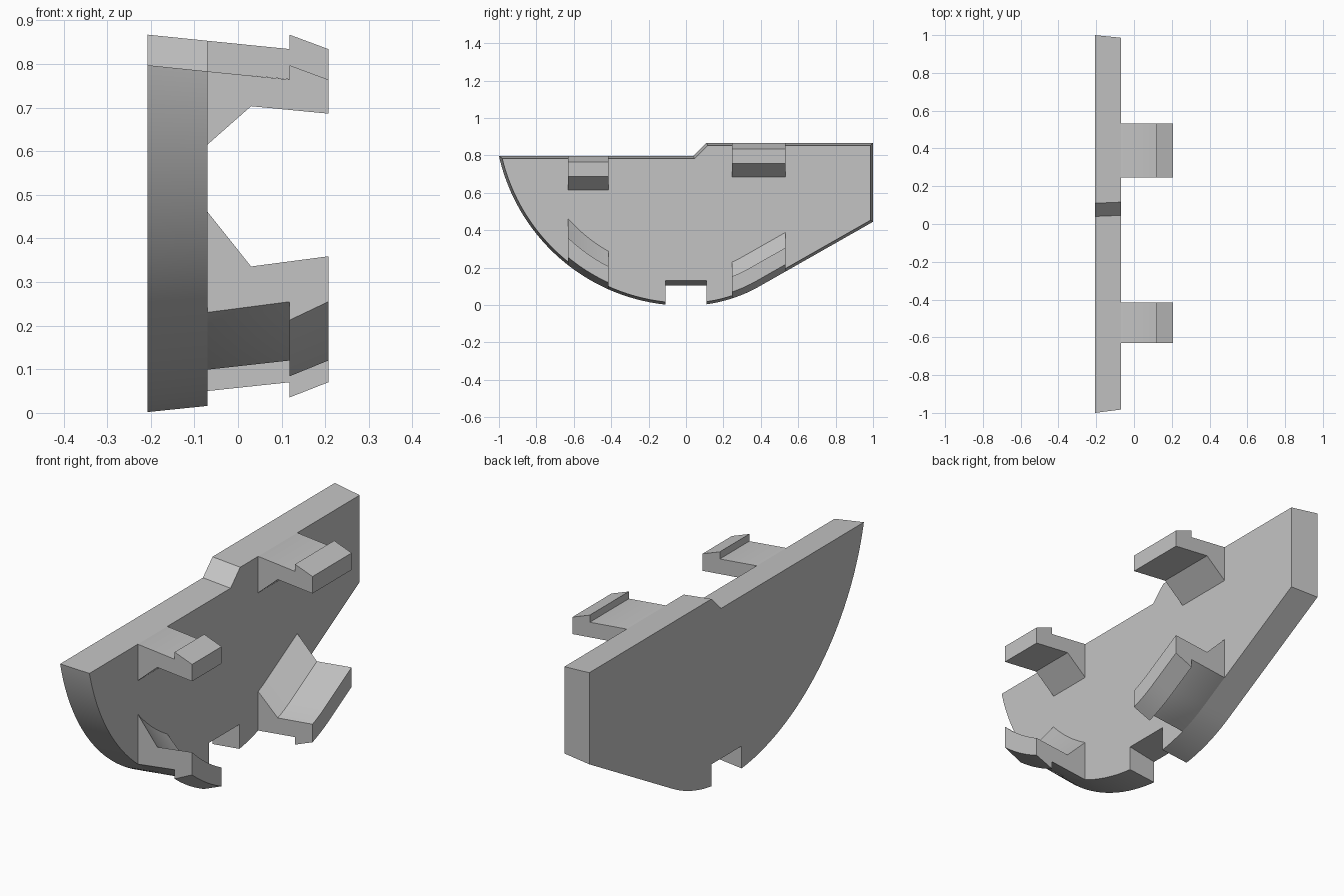
import bpy, bmesh
from math import sqrt, sin, cos, tan, radians

cube = bpy.data.objects.get("Cube")
if cube:
    bpy.data.objects.remove(cube)

grey = bpy.data.materials.new("matte grey")
grey.use_nodes = True
colour = (0.55, 0.55, 0.55, 1)
grey.diffuse_color = colour
grey.node_tree.nodes["Principled BSDF"].inputs["Base Color"].default_value = colour

# Outline measures: a wide front arc, a tighter rear arc and a rising straight
BASE = -0.004
R_FRONT, R_REAR = 1.0247, 0.795
SLOPE = radians(29.6)
LOW_TOP, HIGH_TOP = 0.797, 0.867
X_OUT, X_IN, DRAFT = -0.207, -0.07, 0.014
NOTCH = 0.11


def bottom(y, d):
    """Height of the lower outline, moved inward by d."""
    if y < 0:
        return BASE + R_FRONT - sqrt((R_FRONT - d) ** 2 - y * y)
    r = R_REAR - d
    y_t = r * sin(SLOPE)
    if y <= y_t:
        return BASE + R_REAR - sqrt(r * r - y * y)
    return BASE + R_REAR - r * cos(SLOPE) + (y - y_t) * tan(SLOPE)


def top(y, d):
    return (LOW_TOP if y < 0 else HIGH_TOP) - d


def finish(name, bm):
    bmesh.ops.recalc_face_normals(bm, faces=bm.faces)
    mesh = bpy.data.meshes.new(name)
    bm.to_mesh(mesh)
    bm.free()
    mesh.materials.append(grey)
    obj = bpy.data.objects.new(name, mesh)
    bpy.context.collection.objects.link(obj)
    bpy.ops.object.select_all(action='DESELECT')
    obj.select_set(True)
    bpy.context.view_layer.objects.active = obj
    bpy.ops.object.shade_smooth_by_angle(angle=radians(25))
    return obj


def loft(name, rings):
    """Bridge closed rings of points and cap both ends."""
    bm = bmesh.new()
    rows = [[bm.verts.new(p) for p in ring] for ring in rings]
    for a, b in zip(rows, rows[1:]):
        for i in range(len(a)):
            j = (i + 1) % len(a)
            bm.faces.new((a[i], a[j], b[j], b[i]))
    bm.faces.new(rows[0])
    bm.faces.new(rows[-1])
    return finish(name, bm)


def plate_ring(x, d, notch_z):
    """Plate outline at one depth, moved inward by d."""
    pts = [(-NOTCH, notch_z), (NOTCH, notch_z)]
    y_t = (R_REAR - d) * sin(SLOPE)
    for i in range(13):
        y = NOTCH + (y_t - NOTCH) * i / 12
        pts.append((y, bottom(y, d)))
    end = 1 - d
    pts += [(end, bottom(end, d)), (end, HIGH_TOP - d)]
    shift = d * tan(radians(22.5))
    pts += [(0.11 + shift, HIGH_TOP - d), (0.04 + shift, LOW_TOP - d)]
    # Front arc, sampled evenly by height fraction squared so the curve stays round
    r = R_FRONT - d
    y_end = -sqrt(r * r - (BASE + R_FRONT - LOW_TOP + d) ** 2)
    for i in range(41):
        t = 1 - (1 - i / 40) ** 2
        y = -NOTCH + (y_end + NOTCH) * t
        pts.append((y, bottom(y, d)))
        if i == 0:
            arc_start = len(pts) - 1
    pts[arc_start:] = reversed(pts[arc_start:])
    return [(x, y, z) for y, z in pts]


loft("side_plate", [plate_ring(X_OUT, 0, 0.105), plate_ring(X_IN, DRAFT, 0.13)])

# Hooked clip section: x and depth inward from the outline
CLIP = [(-0.09, 0.02), (X_IN, DRAFT), (0.118, 0.033), (0.118, 0),
        (0.207, 0.033), (0.207, 0.111), (0.03, 0.094), (X_IN, 0.182), (-0.09, 0.182)]


def clip(name, y0, y1, height, steps):
    rings = []
    for i in range(steps + 1):
        y = y0 + (y1 - y0) * i / steps
        rings.append([(x, y, height(y, d)) for x, d in CLIP])
    loft(name, rings)


for place, y0, y1 in (("front", -0.63, -0.415), ("rear", 0.247, 0.532)):
    clip("upper_" + place + "_clip", y0, y1, top, 1)
    clip("lower_" + place + "_clip", y0, y1, bottom, 12)
